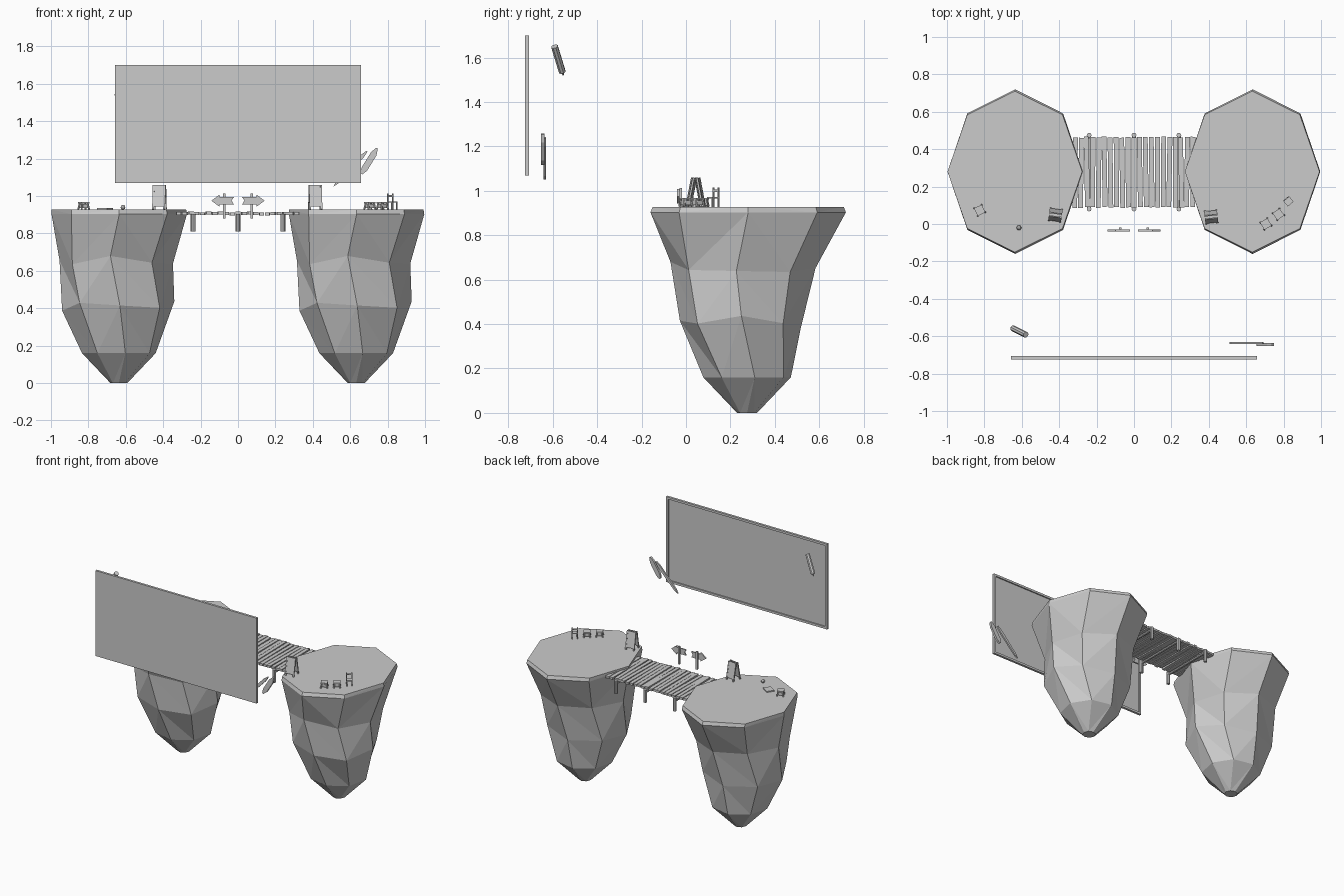
import bpy, bmesh, math, random
from mathutils import Vector, Matrix

if "Cube" in bpy.data.objects:
    bpy.data.objects.remove(bpy.data.objects["Cube"])

random.seed(4)


def make(name, bm, loc=(0, 0, 0), rot_z=0):
    bmesh.ops.recalc_face_normals(bm, faces=bm.faces[:])
    me = bpy.data.meshes.new(name)
    bm.to_mesh(me)
    bm.free()
    ob = bpy.data.objects.new(name, me)
    ob.location = loc
    ob.rotation_euler.z = math.radians(rot_z)
    bpy.context.collection.objects.link(ob)
    return ob


def add_box(bm, c, s, rot=None):
    m = Matrix.Translation(c) @ (rot or Matrix()) @ Matrix.Diagonal((*s, 1))
    return bmesh.ops.create_cube(bm, size=1, matrix=m)["verts"]


def add_rod(bm, a, b, r1, r2=None, sides=8):
    a, b = Vector(a), Vector(b)
    d = b - a
    m = Matrix.Translation((a + b) / 2) @ d.to_track_quat("Z", "Y").to_matrix().to_4x4()
    bmesh.ops.create_cone(bm, cap_ends=True, segments=sides, radius1=r1,
                          radius2=r1 if r2 is None else r2, depth=d.length, matrix=m)


def add_plate(bm, pts, y, t):
    """Extruded outline in the xz plane."""
    f = bm.faces.new([bm.verts.new((x, y - t / 2, z)) for x, z in pts])
    g = bmesh.ops.extrude_face_region(bm, geom=[f])["geom"]
    bmesh.ops.translate(bm, vec=(0, t, 0), verts=[v for v in g if isinstance(v, bmesh.types.BMVert)])


# Floating rocks: octagonal rings (z, centre x, centre y, rx, ry, twist), faceted
RINGS = [(0.928, 0, 0.28, 0.36, 0.43, 0), (0.903, 0.002, 0.28, 0.362, 0.44, 0),
         (0.66, -0.018, 0.255, 0.315, 0.33, -5), (0.41, -0.01, 0.235, 0.305, 0.272, 3),
         (0.16, 0, 0.275, 0.2, 0.2, 10), (0.0, 0, 0.275, 0.045, 0.045, 0)]


def rock(name, x0):
    rnd = random.Random(7)
    bm = bmesh.new()
    rows = []
    for k, (z, cx, cy, rx, ry, tw) in enumerate(RINGS):
        row = []
        for i in range(8):
            a = math.radians(45 * i + tw)
            j = rnd.uniform(0.95, 1.04) if k in (2, 3) else 1
            dz = rnd.uniform(-0.03, 0.03) if k in (2, 3) else 0
            row.append(bm.verts.new((cx + rx * j * math.cos(a), cy + ry * j * math.sin(a), z + dz)))
        rows.append(row)
    for p, q in zip(rows, rows[1:]):
        for i in range(8):
            n = (i + 1) % 8
            if (i + len(p)) % 2:
                bm.faces.new((p[i], p[n], q[i])), bm.faces.new((p[n], q[n], q[i]))
            else:
                bm.faces.new((p[i], p[n], q[n])), bm.faces.new((p[i], q[n], q[i]))
    bm.faces.new(rows[0])
    bm.faces.new(rows[-1])
    make(name, bm, (x0, 0, 0))


rock("left_rock", -0.637)
rock("right_rock", 0.632)

# Bridge planks, slightly crooked
bm = bmesh.new()
N = 21
for i in range(N):
    x = -0.315 + 0.63 * i / (N - 1)
    rot = Matrix.Rotation(random.uniform(-0.02, 0.02), 4, "Z")
    add_box(bm, (x, 0.277 + random.uniform(-0.004, 0.004), 0.907 + random.uniform(-0.003, 0.003)),
            (0.026, 0.375, 0.016), rot)
make("bridge_planks", bm)

# Bridge posts and cross beams
bm = bmesh.new()
for x in (-0.24, 0, 0.24):
    for y in (0.08, 0.475):
        add_rod(bm, (x, y, 0.81), (x, y, 0.905), 0.013)
    add_rod(bm, (x, 0.08, 0.885), (x, 0.475, 0.885), 0.01)
make("bridge_supports", bm)

# Arrow signs on stakes
for side, name in ((-1, "left_arrow_sign"), (1, "right_arrow_sign")):
    bm = bmesh.new()
    arrow = [(-0.055, -0.021), (0.022, -0.021), (0.022, -0.033), (0.066, 0), (0.022, 0.033),
             (0.022, 0.021), (-0.055, 0.021), (-0.042, 0)]
    add_plate(bm, [(side * (x + 0.076), z + 0.975) for x, z in arrow], -0.035, 0.01)
    add_box(bm, (side * 0.073, -0.024, 0.947), (0.013, 0.012, 0.132))
    make(name, bm)

# Billboard with a raised frame on the back
bm = bmesh.new()
add_box(bm, (0, -0.72, 1.385), (1.316, 0.008, 0.63))
make("billboard_panel", bm)
bm = bmesh.new()
for s in (-1, 1):
    add_box(bm, (s * 0.65, -0.713, 1.385), (0.016, 0.012, 0.63))
    add_box(bm, (0, -0.713, 1.385 + s * 0.307), (1.284, 0.012, 0.016))
make("billboard_frame", bm)

# Floating marker
bm = bmesh.new()
a, b = Vector((-0.648, -0.557, 1.535)), Vector((-0.578, -0.592, 1.65))
d = (b - a).normalized()
add_rod(bm, a, b, 0.016)
add_rod(bm, a, a - d * 0.018, 0.009, 0.002)
make("marker", bm)

# Floating brush: thin handle and broad blade
bm = bmesh.new()
outline = [(-0.13, 0), (-0.10, -0.008), (0.09, -0.011), (0.13, -0.004), (0.13, 0.004), (0.09, 0.011), (-0.10, 0.008)]
c, s = math.cos(0.81), math.sin(0.81)
add_plate(bm, [(0.6 + c * u - s * v, 1.145 + s * u + c * v) for u, v in outline], -0.636, 0.012)
make("slim_brush", bm)
bm = bmesh.new()
outline = [(-0.08, -0.006), (-0.05, -0.017), (0.045, -0.017), (0.08, -0.004), (0.08, 0.006), (0.045, 0.017),
           (-0.05, 0.017), (-0.08, 0.006)]
c, s = math.cos(1.02), math.sin(1.02)
add_plate(bm, [(0.702 + c * u - s * v, 1.187 + s * u + c * v) for u, v in outline], -0.645, 0.016)
make("broad_brush", bm)

# Folding sandwich boards
for name, x, y, rz in (("left_sandwich_board", -0.42, 0.048, -8), ("right_sandwich_board", 0.413, 0.038, 6)):
    bm = bmesh.new()
    for sy in (-1, 1):
        rot = Matrix.Rotation(sy * 0.19, 4, "X")
        add_box(bm, (0, sy * 0.019, 0.073), (0.056, 0.006, 0.115), rot)
        for sx in (-1, 1):
            add_box(bm, (sx * 0.03, sy * 0.02, 0.066), (0.009, 0.009, 0.132), rot)
    make(name, bm, (x, y, 0.928), rz)

# Low stools: splayed legs, skirt and seat
for i, (x, y, rz) in enumerate(((-0.825, 0.073, 25), (0.705, 0.0, 30), (0.772, 0.052, 35))):
    bm = bmesh.new()
    for sx in (-1, 1):
        for sy in (-1, 1):
            add_rod(bm, (sx * 0.022, sy * 0.022, 0), (sx * 0.016, sy * 0.016, 0.034), 0.005, sides=6)
    add_box(bm, (0, 0, 0.018), (0.036, 0.036, 0.022))
    add_box(bm, (0, 0, 0.036), (0.046, 0.046, 0.006))
    make(f"stool_{i + 1}", bm, (x, y, 0.928), rz)

# Chair with an open ladder back
bm = bmesh.new()
for sx in (-1, 1):
    add_box(bm, (sx * 0.017, -0.017, 0.02), (0.006, 0.006, 0.04))
    add_box(bm, (sx * 0.017, 0.017, 0.043), (0.006, 0.006, 0.086))
add_box(bm, (0, 0, 0.04), (0.04, 0.04, 0.006))
add_box(bm, (0, 0.017, 0.072), (0.034, 0.005, 0.01))
make("chair", bm, (0.825, 0.122, 0.928), 40)

# Flat mat and small ball
bm = bmesh.new()
add_box(bm, (0, 0, 0.004), (0.066, 0.055, 0.008))
make("mat", bm, (-0.712, 0.052, 0.928), -35)
bm = bmesh.new()
bmesh.ops.create_icosphere(bm, subdivisions=2, radius=0.013)
make("ball", bm, (-0.615, -0.02, 0.94))
